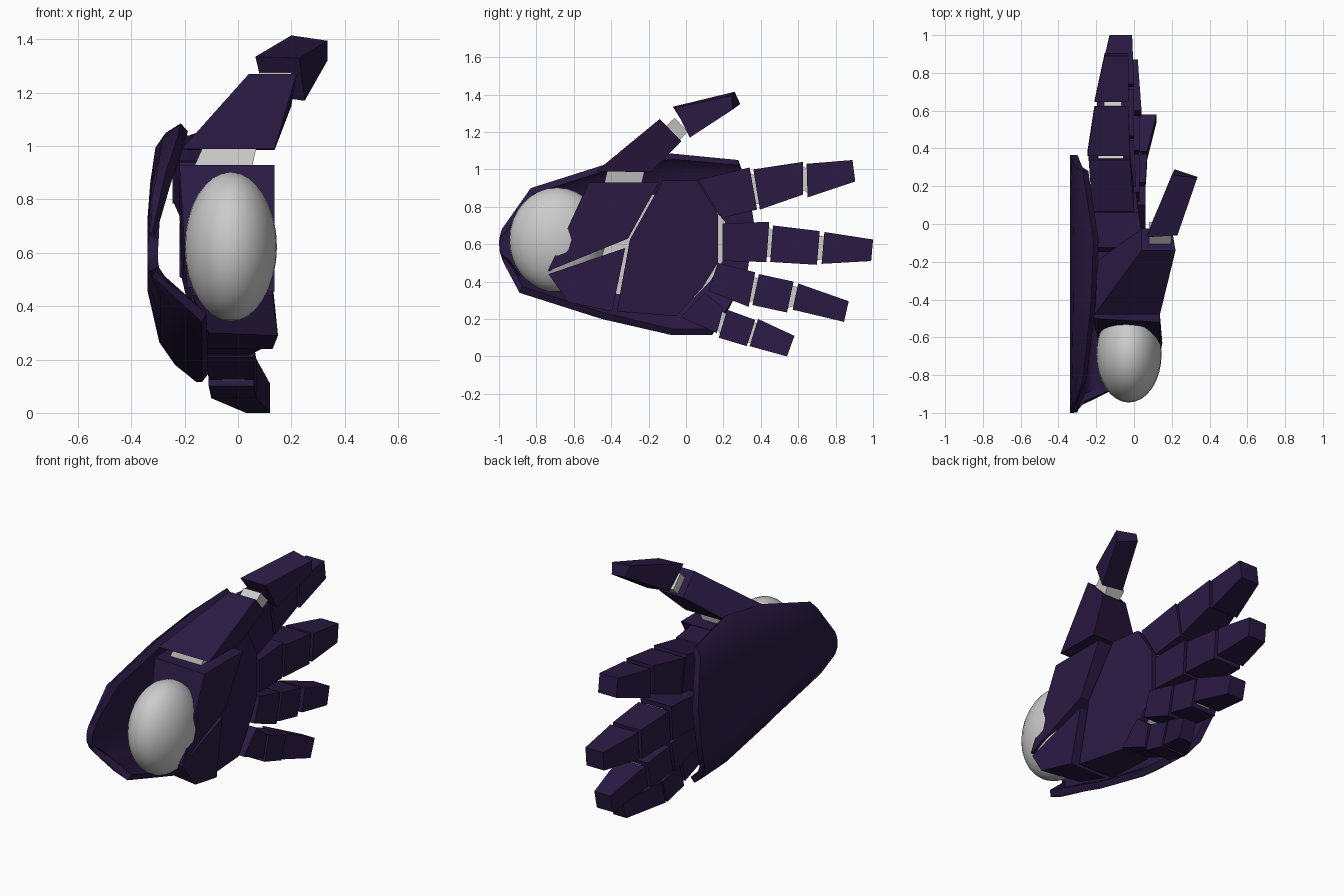
import bpy, math

if "Cube" in bpy.data.objects:
    bpy.data.objects.remove(bpy.data.objects["Cube"])

purple = bpy.data.materials.new("dark_purple")
purple.diffuse_color = (0.023, 0.01, 0.056, 1)
purple.use_nodes = True
purple.node_tree.nodes["Principled BSDF"].inputs["Base Color"].default_value = purple.diffuse_color


def mesh(name, verts, faces, mat=None):
    me = bpy.data.meshes.new(name)
    me.from_pydata(verts, [], faces)
    ob = bpy.data.objects.new(name, me)
    bpy.context.collection.objects.link(ob)
    if mat:
        me.materials.append(mat)
    return ob


def slab(name, outline, back, front, mat=None, back_outline=None):
    """Flat-faced block: clockwise (y, z) outline with an x per corner on both sides."""
    n = len(outline)
    bo = back_outline or outline
    verts = [(x, y, z) for x, (y, z) in zip(back, bo)]
    verts += [(x, y, z) for x, (y, z) in zip(front, outline)]
    faces = [tuple(range(n)), tuple(range(2 * n - 1, n - 1, -1))]
    faces += [(i, i + n, (i + 1) % n + n, (i + 1) % n) for i in range(n)]
    return mesh(name, verts, faces, mat)


def shrink(a, b, k=0.72):
    """Pull the two ends of an edge toward its middle."""
    m = [(p + q) / 2 for p, q in zip(a, b)]
    return [tuple(c + (v - c) * k for v, c in zip(p, m)) for p in (a, b)]


# fingers: each segment is a side outline (top base, top tip, low tip, low base)
# followed by x as (back base, back tip, front base, front tip)
def finger(name, segs):
    for i, (q, (b0, b1, f0, f1)) in enumerate(segs):
        slab(f"{name}_segment_{i + 1}", q, (b0, b1, b1, b0), (f0, f1, f1, f0), purple)
        if i:
            pq, (_, pb, _, pf) = segs[i - 1]
            a, d = shrink(pq[1], pq[2])
            b, c = shrink(q[0], q[3])
            slab(f"{name}_joint_{i}", [a, b, c, d], [max(pb, b0) + .05] * 4,
                 [min(pf, f0) - .035] * 4)


finger("index", [
    ([(.065, .945), (.34, 1.01), (.38, .785), (.19, .74)], (-.22, -.24, -.0, -.02)),
    ([(.36, 1.0), (.625, 1.04), (.625, .865), (.395, .785)], (-.245, -.21, -.02, -.03)),
    ([(.645, 1.03), (.89, 1.05), (.905, .935), (.65, .85)], (-.21, -.155, -.03, -.03))])
finger("middle", [
    ([(.195, .71), (.445, .72), (.43, .505), (.195, .51)], (-.22, -.21, .01, .0)),
    ([(.465, .70), (.715, .67), (.70, .49), (.45, .505)], (-.21, -.19, .0, .0)),
    ([(.74, .665), (1.0, .625), (.99, .51), (.725, .495)], (-.19, -.13, .0, -.01))])
finger("ring", [
    ([(.17, .50), (.37, .45), (.335, .265), (.12, .35)], (-.18, -.16, .03, .03)),
    ([(.39, .44), (.575, .40), (.54, .235), (.355, .275)], (-.16, -.14, .03, .03)),
    ([(.60, .39), (.87, .295), (.845, .185), (.57, .25)], (-.14, -.09, .04, .02))])
finger("little", [
    ([(.10, .34), (.20, .26), (.165, .125), (-.03, .21)], (-.12, -.11, .06, .06)),
    ([(.22, .25), (.37, .195), (.325, .055), (.175, .10)], (-.11, -.10, .06, .07)),
    ([(.385, .20), (.58, .11), (.54, .0), (.34, .055)], (-.10, .03, .07, .12))])

# thumb
slab("thumb_lower", [(-.48, .99), (-.14, 1.27), (-.025, 1.15), (-.19, .985)],
     (-.21, .04, .04, -.19), (.137, .22, .20, .137), purple)
slab("thumb_tip", [(-.06, 1.33), (.245, 1.395), (.25, 1.32), (.02, 1.17)],
     (.065, .20, .215, .10), (.23, .335, .335, .25), purple,
     [(-.07, 1.335), (.26, 1.415), (.29, 1.35), (.02, 1.19)])
slab("thumb_joint", [(-.12, 1.22), (-.06, 1.275), (.01, 1.20), (-.04, 1.15)],
     [.08] * 4, [.195, .20, .20, .18])
slab("thumb_root_joint", [(-.42, 1.0), (-.22, 1.0), (-.24, .91), (-.44, .91)],
     [-.13, -.13, -.17, -.17], [.07, .07, .05, .05])

# palm plates
slab("palm_plate",
     [(-.125, .94), (.06, .94), (.17, .76), (.17, .50), (.09, .37), (-.05, .215),
      (-.37, .24), (-.30, .625)],
     [-.22, -.22, -.22, -.21, -.17, -.14, -.15, -.2],
     [.05, .025, .01, .01, .02, .04, .09, .08], purple)
slab("thumb_base_plate", [(-.52, .93), (-.145, .93), (-.31, .63), (-.74, .455)],
     (-.22, -.22, -.2, -.19), (.137, .137, .13, .137), purple,
     [(-.5, .93), (-.145, .93), (-.31, .63), (-.62, .47)])
slab("heel_plate", [(-.735, .44), (-.325, .58), (-.395, .24), (-.63, .29)],
     (-.17, -.17, -.12, -.11), (.13, .12, .13, .15), purple,
     [(-.62, .44), (-.325, .58), (-.395, .24), (-.6, .30)])

# grey core showing in the gaps of the palm
slab("palm_core",
     [(-.42, .90), (-.13, .86), (.07, .88), (.21, .72), (.21, .53), (.13, .40),
      (.0, .27), (-.34, .33), (-.58, .35), (-.62, .44)],
     [-.15] * 5 + [-.12] * 5, [-.03] * 10)

# wrist ball
bpy.ops.mesh.primitive_uv_sphere_add(segments=32, ring_count=16, location=(-.027, -.69, .623))
ball = bpy.context.object
ball.name = "wrist_ball"
ball.scale = (.173, .255, .28)
bpy.ops.object.shade_smooth()

# curved back-of-hand guard: lower edge, upper edge, bulge along y,
# and how far the lower and upper edges curl toward the palm
stations = [((-.975, .50), (-.985, .68), -.02, .15, .15),
            ((-.89, .34), (-.83, .90), -.06, 1, .55),
            ((-.45, .20), (-.42, 1.03), 0, 1, .9), ((-.08, .115), (-.08, 1.085), .04, 1, 1),
            ((.14, .115), (.28, 1.05), .15, .9, .55)]
profile = [(0, -.135), (.07, -.225), (.16, -.29), (.37, -.34), (.62, -.34), (.80, -.32),
           (.94, -.285), (1, -.215)]
verts, faces = [], []
for lo, hi, bulge, curl_lo, curl_hi in stations:
    for t, x in profile:
        y = lo[0] + (hi[0] - lo[0]) * t + bulge * math.sin(math.pi * t)
        curl = curl_lo if t < .5 else curl_hi
        verts.append((-.34 + (x + .34) * curl, y, lo[1] + (hi[1] - lo[1]) * t))
n = len(profile)
for i in range(len(stations) - 1):
    for j in range(n - 1):
        a = i * n + j
        faces.append((a, a + 1, a + n + 1, a + n))
guard = mesh("back_guard", verts, faces, purple)
solid = guard.modifiers.new("thickness", "SOLIDIFY")
solid.thickness = .04
solid.offset = -1
bpy.ops.object.select_all(action="DESELECT")
guard.select_set(True)
bpy.context.view_layer.objects.active = guard
bpy.ops.object.modifier_apply(modifier="thickness")
bpy.ops.object.shade_smooth_by_angle(angle=math.radians(45))
